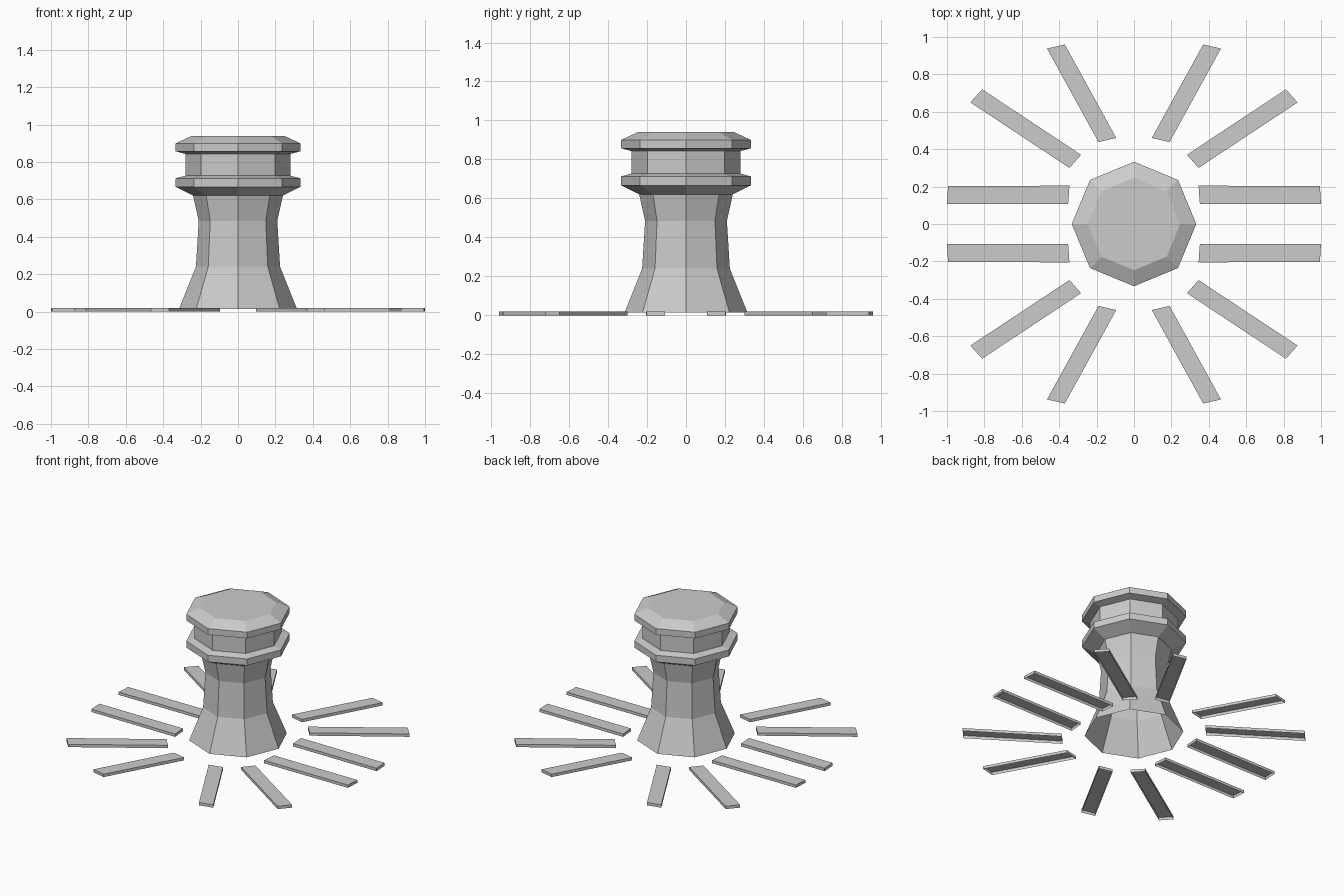
import bpy, bmesh
from math import cos, sin, pi

if "Cube" in bpy.data.objects:
    bpy.data.objects.remove(bpy.data.objects["Cube"])


def add_mesh(name, bm):
    mesh = bpy.data.meshes.new(name)
    bm.normal_update()
    bm.to_mesh(mesh)
    bm.free()
    obj = bpy.data.objects.new(name, mesh)
    bpy.context.collection.objects.link(obj)
    return obj


# Eight-sided turned column, open underneath, capped on top
profile = [(0.315, 0.015), (0.225, 0.24), (0.21, 0.485), (0.24, 0.62),
           (0.333, 0.667), (0.333, 0.713), (0.28, 0.727), (0.28, 0.843),
           (0.333, 0.857), (0.333, 0.90), (0.247, 0.94)]
SIDES = 8
bm = bmesh.new()
rings = [[bm.verts.new((r * cos(2 * pi * i / SIDES), r * sin(2 * pi * i / SIDES), z))
          for i in range(SIDES)] for r, z in profile]
for low, high in zip(rings, rings[1:]):
    for i in range(SIDES):
        j = (i + 1) % SIDES
        bm.faces.new((low[i], low[j], high[j], high[i]))
bm.faces.new(rings[-1])
add_mesh("column", bm)


# Flat ground slats: thin, open-bottomed strips, mirrored into four quadrants
def slat(name, corners, sx, sy, thickness=0.02):
    pts = [(x * sx, y * sy) for x, y in corners]
    if sx * sy < 0:
        pts.reverse()
    bm = bmesh.new()
    low = [bm.verts.new((x, y, 0)) for x, y in pts]
    high = [bm.verts.new((x, y, thickness)) for x, y in pts]
    bm.faces.new(high)
    for i in range(4):
        j = (i + 1) % 4
        bm.faces.new((low[i], low[j], high[j], high[i]))
    add_mesh(name, bm)


# Counter-clockwise outlines of the three slats in one quadrant
outlines = {
    "side_slat": [(0.352, 0.108), (1.0, 0.107), (0.994, 0.203), (0.345, 0.205)],
    "diagonal_slat": [(0.345, 0.30), (0.875, 0.65), (0.812, 0.72), (0.283, 0.37)],
    "end_slat": [(0.19, 0.438), (0.465, 0.938), (0.37, 0.96), (0.095, 0.46)],
}
for name, corners in outlines.items():
    for sx in (1, -1):
        for sy in (1, -1):
            label = ("right" if sx > 0 else "left") + ("_back" if sy > 0 else "_front")
            slat(f"{name}_{label}", corners, sx, sy)
